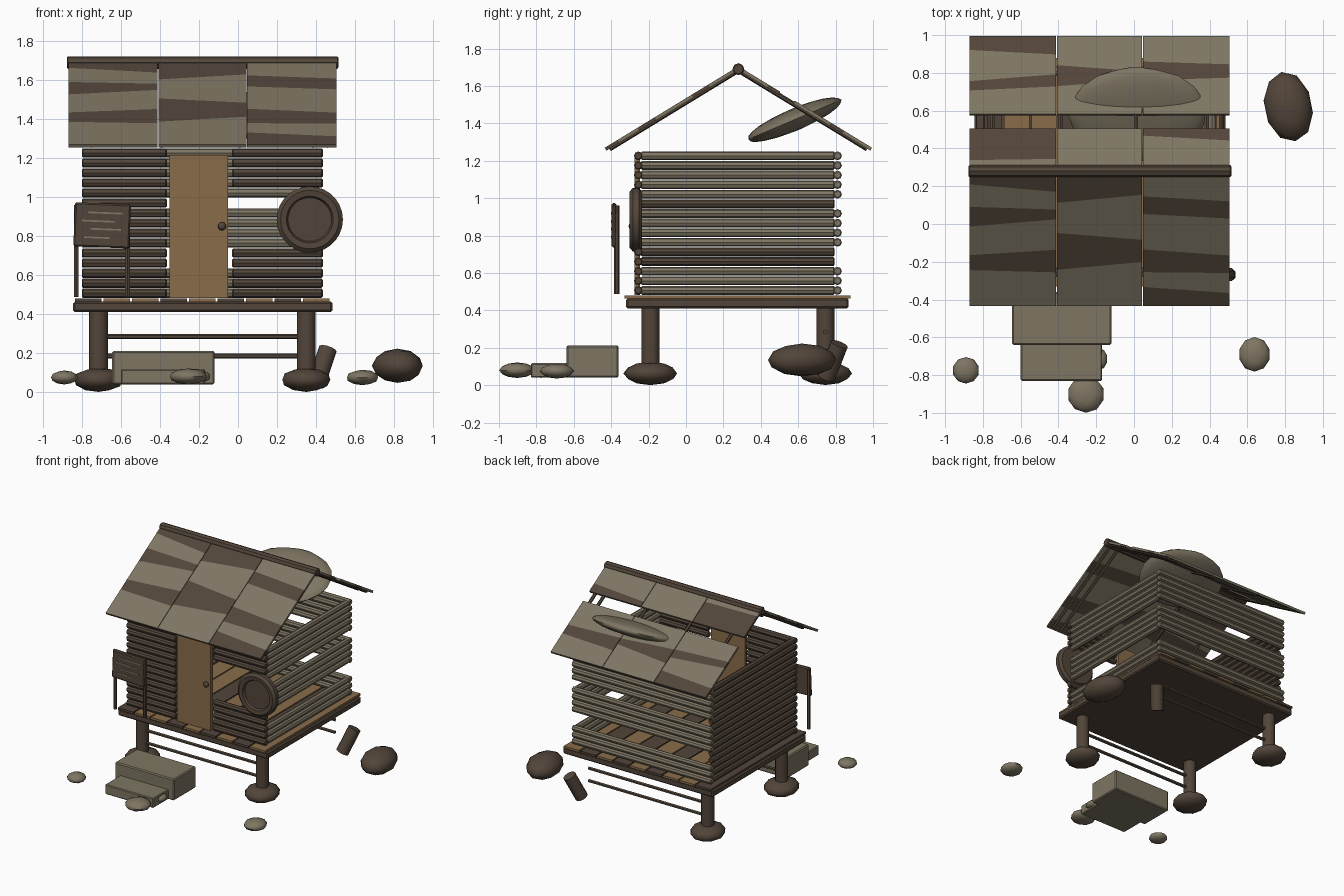
import bpy, bmesh, math, random
from mathutils import Vector, Matrix

random.seed(4)
old = bpy.data.objects.get("Cube")
if old:
    bpy.data.objects.remove(old)


def material(name, rgb):
    m = bpy.data.materials.new(name)
    m.use_nodes = True
    m.diffuse_color = (*rgb, 1)
    m.node_tree.nodes["Principled BSDF"].inputs["Base Color"].default_value = (*rgb, 1)
    return m


GREY = material("weathered grey", (0.21, 0.18, 0.125))
DARK = material("dark wood", (0.085, 0.06, 0.042))
TAN = material("tan wood", (0.25, 0.15, 0.068))


def finish(name, bm, mats, smooth=False):
    bmesh.ops.recalc_face_normals(bm, faces=bm.faces)
    me = bpy.data.meshes.new(name)
    bm.to_mesh(me)
    bm.free()
    for m in mats:
        me.materials.append(m)
    ob = bpy.data.objects.new(name, me)
    bpy.context.collection.objects.link(ob)
    if smooth:
        bpy.ops.object.select_all(action='DESELECT')
        ob.select_set(True)
        bpy.context.view_layer.objects.active = ob
        bpy.ops.object.shade_smooth_by_angle(angle=math.radians(40))
    return ob


def box(name, x, y, z, mat, bevel=0.0, turn=0.0):
    """Box from (min, max) pairs, optionally rolled about y."""
    bm = bmesh.new()
    size = [b - a for a, b in (x, y, z)]
    mid = [(a + b) / 2 for a, b in (x, y, z)]
    bmesh.ops.create_cube(bm, size=1, matrix=Matrix.Translation(mid)
                          @ Matrix.Rotation(turn, 4, 'Y') @ Matrix.Diagonal((*size, 1)))
    if bevel:
        bmesh.ops.bevel(bm, geom=bm.edges[:], offset=bevel, segments=1, affect='EDGES')
    return finish(name, bm, [mat])


def add_log(bm, a, b, r, sides=8, chamfer=0.0):
    a, b = Vector(a), Vector(b)
    d = b - a
    turn = d.to_track_quat('Z', 'Y').to_matrix().to_4x4()
    res = bmesh.ops.create_cone(bm, cap_ends=True, segments=sides, radius1=r, radius2=r,
                                depth=d.length, matrix=Matrix.Translation((a + b) / 2) @ turn)
    if chamfer:
        caps = {f for v in res["verts"] for f in v.link_faces if len(f.verts) == sides}
        edges = list({e for f in caps for e in f.edges})
        bmesh.ops.bevel(bm, geom=edges, offset=chamfer, segments=1, affect='EDGES')


def logs(name, ends, r, mat, sides=8, chamfer=0.0):
    bm = bmesh.new()
    for a, b in ends:
        add_log(bm, a, b, r, sides, chamfer)
    return finish(name, bm, [mat], True)


def stone(name, loc, size, mat, turn=(0, 0, 0), detail=2):
    bm = bmesh.new()
    bmesh.ops.create_icosphere(bm, subdivisions=detail, radius=1)
    for v in bm.verts:
        v.co *= random.uniform(0.97, 1.0)
        v.co = Vector(c * s for c, s in zip(v.co, size))
    ob = finish(name, bm, [mat], True)
    ob.location, ob.rotation_euler = loc, turn
    return ob


# Deck and its planks
box("deck_frame", (-0.845, 0.485), (-0.32, 0.87), (0.41, 0.465), DARK, 0.01)
for i in range(9):
    x0 = -0.835 + i * 0.146
    box(f"floor_plank_{i}", (x0, x0 + 0.136), (-0.33, 0.88), (0.463, 0.48),
        DARK if i in (0, 3, 5, 7) else TAN)

# Stilts, footings and braces; one stilt has snapped off
for name, x, y in (("front_right", -0.715, -0.19), ("front_left", 0.35, -0.19),
                   ("back_right", -0.715, 0.745)):
    logs(name + "_stilt", [((x, y, 0.06), (x, y, 0.42))], 0.048, DARK, 12)
    stone(name + "_footing", (x, y, 0.063), (0.13, 0.145, 0.063), DARK)
logs("broken_stilt", [((0.40, 0.75, 0.04), (0.46, 0.82, 0.22))], 0.048, DARK, 12)
logs("cross_braces", [((-0.715, y, z), (0.34, y, z)) for y in (-0.19, 0.745)
                      for z in (0.185, 0.285)], 0.013, DARK, 6)

# Log walls: each takes the levels it still has
LEVELS = range(15)
STANDING = [i for i in LEVELS if i not in (3, 4, 9)]


def wall(name, a, b, levels, mat):
    ends = [((*a, 0.507 + i * 0.0514), (*b, 0.507 + i * 0.0514)) for i in levels]
    logs(name, ends, 0.0235, mat, 8, 0.006)


wall("front_wall_right", (-0.80, -0.255), (-0.365, -0.255), LEVELS, DARK)
wall("front_wall_left", (-0.03, -0.255), (0.435, -0.255),
     [i for i in LEVELS if not 5 <= i <= 10], DARK)
wall("right_wall", (-0.775, -0.24), (-0.775, 0.795), LEVELS, DARK)
wall("left_wall", (0.412, -0.24), (0.412, 0.795), STANDING, GREY)
wall("back_wall", (-0.80, 0.81), (0.435, 0.81), STANDING, GREY)

# Door
box("door", (-0.35, -0.052), (-0.275, -0.245), (0.483, 1.215), TAN)
stone("door_knob", (-0.082, -0.288, 0.85), (0.022, 0.02, 0.022), DARK)

# Roof: three columns of weathered boards on each slope
RIDGE = Vector((0, 0.28, 1.695))
FRONT_EAVE = Vector((0, -0.43, 1.262))
BACK_EAVE = Vector((0, 0.99, 1.262))
COLUMNS = ((-0.87, -0.412), (-0.408, 0.043), (0.047, 0.505))


def roof_panel(name, xs, eave, cuts, first_dark):
    """Bands between the cuts (fractions from ridge to eave), alternating colour."""
    bm = bmesh.new()
    run = eave - RIDGE
    normal = Vector((0, -run.z, abs(run.y))).normalized()
    normal.y *= math.copysign(1, run.y)
    slant = [0] + [random.uniform(-0.03, 0.03) for _ in cuts[2:]] + [0]
    rows = []
    for c, s in zip(cuts, slant):
        rows.append([[bm.verts.new(RIDGE + run * (c + k * s) + Vector((x, 0, 0)) + normal * h)
                      for h in (-0.009, 0.009)] for x, k in zip(xs, (-1, 1))])
    for i, (p, q) in enumerate(zip(rows, rows[1:])):
        faces = [bm.faces.new((p[0][h], p[1][h], q[1][h], q[0][h])) for h in (0, 1)]
        faces += [bm.faces.new((p[k][0], p[k][1], q[k][1], q[k][0])) for k in (0, 1)]
        for f in faces:
            f.material_index = (i + first_dark) % 2
    for r in (rows[0], rows[-1]):
        bm.faces.new((r[0][0], r[0][1], r[1][1], r[1][0]))
    finish(name, bm, [GREY, DARK])


front = (((0, .12, .27, .38, .6, .74, 1), 1), ((0, .2, .48, .7, 1), 1),
         ((0, .2, .33, .6, .75, .88, 1), 0))
back_top = (((0, .08, .31), 0), ((0, .31), 0), ((0, .24, .31), 0))
back_low = (((.42, .61, .69, .88, 1), 0), ((.42, .65, .76, 1), 0), ((.42, .68, .8, 1), 0))
for i, xs in enumerate(COLUMNS):
    roof_panel(f"front_roof_{i}", xs, FRONT_EAVE, *front[i])
    roof_panel(f"back_roof_upper_{i}", xs, BACK_EAVE, *back_top[i])
    roof_panel(f"back_roof_lower_{i}", xs, BACK_EAVE, *back_low[i])
shift = Vector((0, 0, -0.012))
logs("rafters", [(RIDGE + shift + Vector((x, 0, 0)), e.lerp(RIDGE, 0.03) + shift + Vector((x, 0, 0)))
                 for x in (-0.75, -0.39, 0.01, 0.385, 0.46) for e in (FRONT_EAVE, BACK_EAVE)],
     0.013, DARK, 6)
logs("ridge_beam", [((-0.877, 0.28, 1.69), (0.515, 0.28, 1.69))], 0.032, DARK, 8, 0.006)

# Boulder lodged in the roof
stone("roof_boulder", (0.02, 0.58, 1.42), (0.37, 0.275, 0.06), GREY, (math.radians(23), 0, 0), 3)

# Wheel leaning on the front wall
bm = bmesh.new()
profile = ((0, -.012), (.112, -.012), (.12, -.03), (.15, -.034), (.17, -.016),
           (.17, .016), (.15, .034), (0, .034))
pts = [bm.verts.new((r, y, 0)) for r, y in profile]
edges = [bm.edges.new(p) for p in zip(pts, pts[1:])]
bmesh.ops.spin(bm, geom=pts + edges, cent=(0, 0, 0), axis=(0, 1, 0), angle=math.tau, steps=28)
bmesh.ops.remove_doubles(bm, verts=bm.verts, dist=0.0005)
finish("wheel", bm, [DARK], True).location = (0.368, -0.268, 0.885)

# Notice board with plain painted strokes
logs("sign_posts", [((x, -0.37, 0.487), (x, -0.37, 0.96)) for x in (-0.83, -0.567)],
     0.014, DARK, 6)
box("sign_board", (-0.84, -0.553), (-0.398, -0.372), (0.742, 0.968), DARK, 0.008, 0.04)
for i, (x0, x1) in enumerate(((-0.77, -0.59), (-0.80, -0.63), (-0.76, -0.60), (-0.79, -0.66))):
    z = 0.918 - i * 0.042
    box(f"sign_stroke_{i}", (x0, x1), (-0.401, -0.396), (z - 0.004, z + 0.005), GREY, 0, 0.04)

# Stone steps
box("upper_step", (-0.645, -0.12), (-0.64, -0.36), (0.04, 0.212), GREY, 0.008)
box("lower_step", (-0.60, -0.17), (-0.83, -0.62), (0.04, 0.118), GREY, 0.006)

# Loose stones
stone("stone_right", (-0.89, -0.775, 0.075), (0.072, 0.072, 0.036), GREY)
stone("stone_left", (0.638, -0.69, 0.075), (0.085, 0.092, 0.04), GREY)
stone("stone_front", (-0.255, -0.902, 0.08), (0.1, 0.098, 0.042), GREY)
stone("stone_by_step", (-0.185, -0.715, 0.08), (0.045, 0.06, 0.03), GREY)
stone("large_boulder", (0.818, 0.62, 0.135), (0.13, 0.19, 0.09), DARK, (0, 0, 0.2))
